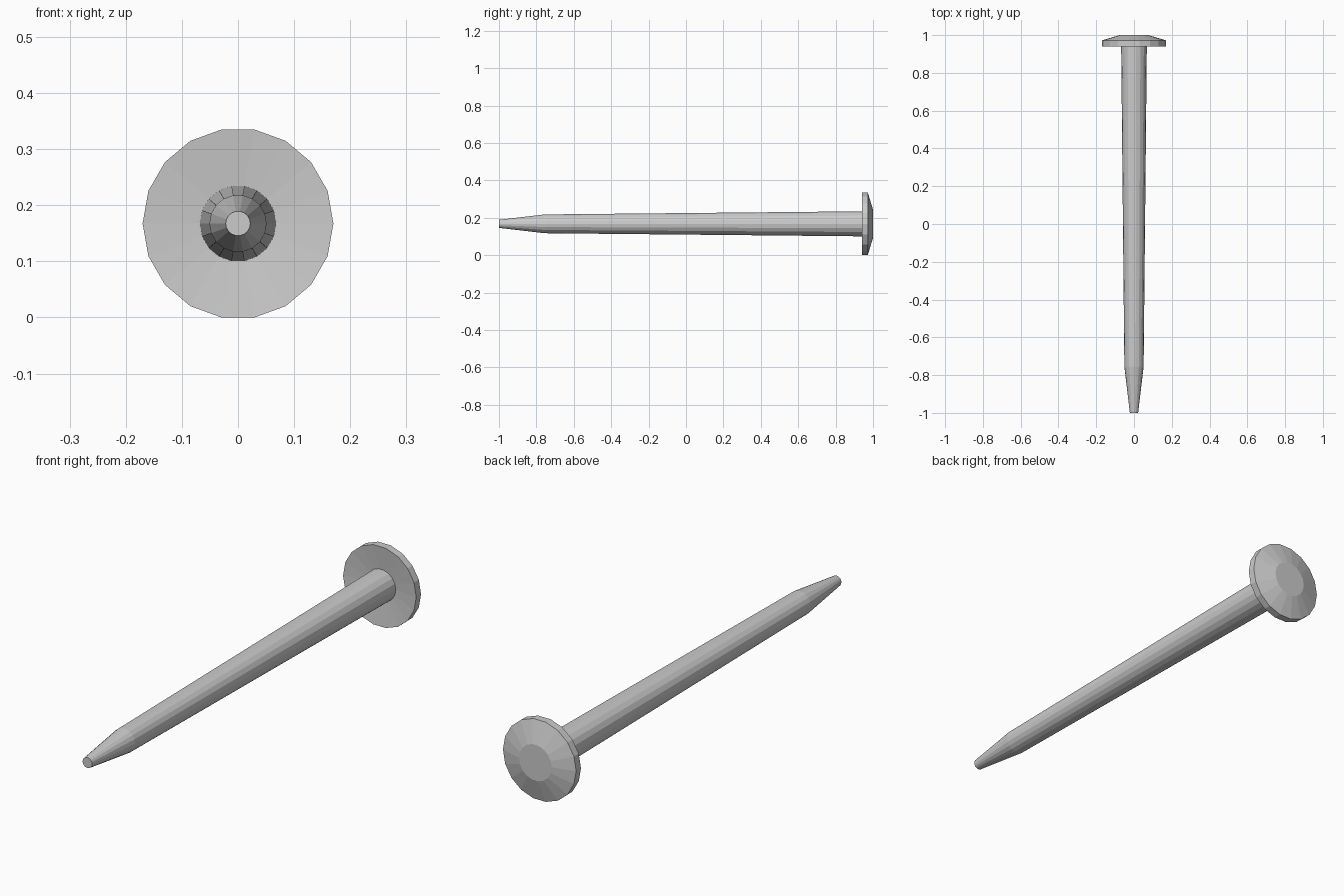
import bpy, bmesh
from math import sin, cos, pi

if "Cube" in bpy.data.objects:
    bpy.data.objects.remove(bpy.data.objects["Cube"])

SIDES = 18
CENTRE_Z = 0.17 * cos(pi / SIDES)   # head rests on its lowest flat

# (radius, y) from tip to top of head
PROFILE = [(0.022, -1.0), (0.051, -0.755), (0.068, 0.95),
           (0.17, 0.94), (0.17, 0.972), (0.076, 1.0)]


def lathe(name, profile):
    """Revolve a profile around the y axis and cap both ends."""
    bm = bmesh.new()
    rings = []
    for r, y in profile:
        rings.append([bm.verts.new((r * cos(2 * pi * i / SIDES), y,
                                    CENTRE_Z + r * sin(2 * pi * i / SIDES)))
                      for i in range(SIDES)])
    for a, b in zip(rings, rings[1:]):
        for i in range(SIDES):
            j = (i + 1) % SIDES
            bm.faces.new((a[i], a[j], b[j], b[i]))
    bm.faces.new(rings[0])
    bm.faces.new(rings[-1])
    bmesh.ops.recalc_face_normals(bm, faces=bm.faces)
    mesh = bpy.data.meshes.new(name)
    bm.to_mesh(mesh)
    bm.free()
    obj = bpy.data.objects.new(name, mesh)
    bpy.context.collection.objects.link(obj)
    return obj


# Tapered shaft with blunt point and domed head
lathe("nail", PROFILE)
